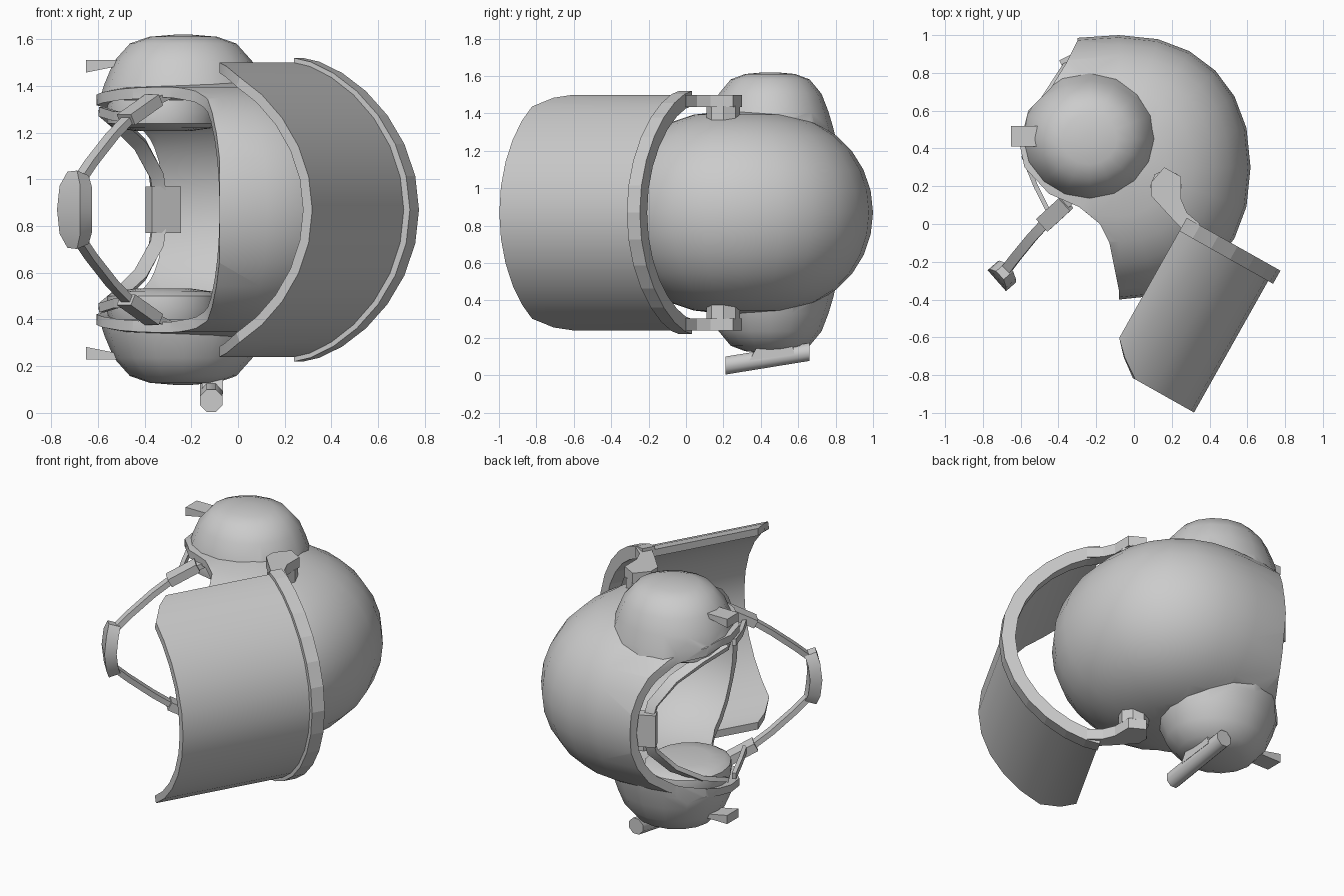
import bpy, bmesh
from math import sin, cos, pi, radians, copysign
from mathutils import Vector

if bpy.data.objects.get("Cube"):
    bpy.data.objects.remove(bpy.data.objects["Cube"])

MID = 0.87  # height of the symmetry plane; parts are modelled around z = 0
GREY = bpy.data.materials.new("plain_grey")
GREY.use_nodes = True
GREY.diffuse_color = (0.6, 0.6, 0.6, 1)
GREY.node_tree.nodes["Principled BSDF"].inputs["Base Color"].default_value = (0.6, 0.6, 0.6, 1)


def loft(name, rings, mirror=False):
    """Closed solid through a list of equal-sized rings of points."""
    bm = bmesh.new()
    vs = [[bm.verts.new(p) for p in ring] for ring in rings]
    n = len(vs[0])
    for a, b in zip(vs, vs[1:]):
        for i in range(n):
            j = (i + 1) % n
            bm.faces.new((a[i], a[j], b[j], b[i]))
    bm.faces.new(vs[0])
    bm.faces.new(vs[-1])
    bmesh.ops.recalc_face_normals(bm, faces=bm.faces)
    if mirror:
        copy = bmesh.ops.duplicate(bm, geom=bm.verts[:] + bm.edges[:] + bm.faces[:])["geom"]
        for v in (g for g in copy if isinstance(g, bmesh.types.BMVert)):
            v.co.z = -v.co.z
        bmesh.ops.reverse_faces(bm, faces=[g for g in copy if isinstance(g, bmesh.types.BMFace)])
    mesh = bpy.data.meshes.new(name)
    bm.to_mesh(mesh)
    bm.free()
    ob = bpy.data.objects.new(name, mesh)
    bpy.context.collection.objects.link(ob)
    ob.location.z = MID
    mesh.materials.append(GREY)
    return ob


def smooth(ob, angle=35):
    bpy.ops.object.select_all(action='DESELECT')
    ob.select_set(True)
    bpy.context.view_layer.objects.active = ob
    bpy.ops.object.shade_smooth_by_angle(angle=radians(angle))


def prism(name, outline, z0, z1, mirror=False):
    return loft(name, [[(x, y, z) for x, y in outline] for z in (z0, z1)], mirror)


def lathe(name, cx, cy, rx, ry, profile, mirror=False, n=16):
    return loft(name, [[(cx + rx * r * cos(2 * pi * i / n), cy + ry * r * sin(2 * pi * i / n), z)
                        for i in range(n)] for r, z in profile], mirror)


def strap(name, points, side, half_w, half_t, mirror=False):
    """Rectangular band along points; half_w may vary per point."""
    pts = [Vector(p) for p in points]
    rings = []
    for i, p in enumerate(pts):
        along = (pts[min(i + 1, len(pts) - 1)] - pts[max(i - 1, 0)]).normalized()
        t = along.cross(Vector(side)).normalized()
        w = t.cross(along).normalized() * (half_w[i] if isinstance(half_w, list) else half_w)
        t = t * half_t
        rings.append([p + w + t, p - w + t, p - w - t, p + w - t])
    return loft(name, rings, mirror)


def boolean(target, cutter, operation):
    m = target.modifiers.new("cut", 'BOOLEAN')
    m.operation, m.solver, m.object = operation, 'EXACT', cutter
    bpy.context.view_layer.update()
    dg = bpy.context.evaluated_depsgraph_get()
    mesh = bpy.data.meshes.new_from_object(target.evaluated_get(dg))
    target.modifiers.clear()
    target.data = mesh
    bpy.data.objects.remove(cutter)


# Helmet shell: a slightly boxy ellipsoid, drawn out towards the neck so the cheeks run straight
def power(v, e):
    return copysign(abs(v) ** e, v)


def ellipsoid(name, rx, neck, ry, rz, n=24, m=14):
    rings = []
    for k in range(m + 1):
        f = radians(-86 + 172 * k / m)
        r = power(cos(f), 0.78)
        ring = []
        for i in range(n):
            c, s = cos(2 * pi * i / n), sin(2 * pi * i / n)
            ring.append((-0.08 + (rx if c > 0 else neck) * r * power(c, 0.9),
                         0.3 + ry * r * power(s, 0.9), rz * sin(f)))
        rings.append(ring)
    return loft(name, rings)


shell = ellipsoid("helmet_shell", 0.697, 1.1, 0.70, 0.545)
dome = [(1.07, 0.36), (1.01, 0.45), (0.93, 0.54), (0.82, 0.635), (0.63, 0.712), (0.4, 0.741), (0.1, 0.75)]
for s in (1, -1):
    boolean(shell, lathe("ear_dome", -0.235, 0.45, 0.362, 0.335, [(r, s * z) for r, z in dome]), 'UNION')
boolean(shell, ellipsoid("hollow", 0.65, 1.05, 0.655, 0.5), 'DIFFERENCE')

# Face and neck opening
rim = [(-0.08, -0.6), (-0.08, -0.35), (-0.1, -0.25), (-0.13, -0.1), (-0.18, 0), (-0.29, 0.09),
       (-0.45, 0.16), (-0.58, 0.3), (-0.605, 0.42), (-0.56, 0.6), (-0.44, 0.72), (-0.36, 0.85),
       (-0.3, 0.97), (-0.3, 1.2), (-1.4, 1.2), (-1.4, -0.6)]
boolean(shell, prism("opening", rim, -1, 1), 'DIFFERENCE')
smooth(shell, 32)

# Ear pads inside the shell
smooth(lathe("ear_pads", -0.32, 0.44, 0.245, 0.27,
             [(0.5, 0.338), (0.85, 0.35), (0.98, 0.37), (1, 0.42), (0.95, 0.47)], True), 30)

# Visor panel and its frame, an arch swept over the brow
ORIGIN, OUT, DOWN = Vector((0.25, -0.02, 0)), Vector((0.87, -0.49, 0)), Vector((-0.49, -0.87, 0))


def arch(name, depth, height, thick, start, end, n=14):
    rings = []
    for k in range(n + 1):
        a = -pi / 2 + pi * k / n
        bow = max(0, cos(a)) ** 1.3
        ring = []
        for inset, t in ((0, start), (0, end(depth * bow)), (thick, end(depth * bow)), (thick, start)):
            p = ORIGIN + OUT * ((depth - inset) * bow) + DOWN * t
            p.z = (height - inset) * sin(a)
            ring.append(p)
        rings.append(ring)
    return loft(name, rings)


smooth(arch("visor_panel", 0.54, 0.63, 0.045, -0.02, lambda s: 0.82 - 0.15 * max(0, 1 - s / 0.15)), 30)
arch("visor_frame", 0.57, 0.65, 0.08, -0.06, lambda s: 0.02)

# Visor arms with pivots
arm = [(0.09, 0.15), (0.09, 0.22), (0.16, 0.3), (0.25, 0.25), (0.25, 0.13), (0.28, 0.06),
       (0.35, 0), (0.27, -0.04), (0.2, 0.03)]
prism("visor_arms", arm, 0.565, 0.63, True)
lathe("visor_pivots", 0.17, 0.2, 0.085, 0.09, [(1, 0.44), (1, 0.57)], True, 8)

# Chin strap, buckles and chin cup
UP_OUT = (0.66, -0.75, 0)
smooth(strap("chin_straps", [(-0.29, 0.17, 0.5), (-0.43, 0.05, 0.43), (-0.54, -0.07, 0.315), (-0.63, -0.18, 0.2),
                             (-0.69, -0.26, 0.11)], UP_OUT, 0.027, 0.016, True))
strap("strap_buckles", [(-0.36, 0.11, 0.47), (-0.48, 0, 0.385)], UP_OUT, 0.045, 0.026, True)
smooth(strap("chin_cup", [(-0.685, -0.25, -0.155), (-0.695, -0.265, -0.1), (-0.7, -0.277, 0),
                          (-0.695, -0.265, 0.1), (-0.685, -0.25, 0.155)],
             UP_OUT, [0.03, 0.065, 0.074, 0.065, 0.03], 0.035), 30)
strap("rear_chin_straps", [(-0.45, 0.06, 0.4), (-0.52, 0.2, 0.4), (-0.585, 0.36, 0.42)],
      (0, 0, 1), 0.02, 0.012, True)

# Nape strap with its pad
smooth(strap("nape_strap", [(-0.57, 0.42, 0.42), (-0.51, 0.58, 0.37), (-0.42, 0.72, 0.28), (-0.35, 0.83, 0.15),
                            (-0.33, 0.87, 0), (-0.35, 0.83, -0.15), (-0.42, 0.72, -0.28), (-0.51, 0.58, -0.37),
                            (-0.57, 0.42, -0.42)], (1, 0.3, 0), 0.03, 0.014))
strap("nape_pad", [(-0.32, 0.87, -0.1), (-0.32, 0.87, 0.1)], (1, 0.5, 0), 0.07, 0.03)

# Clips on the ear domes
loft("dome_clips", [[(x, y, z + dz) for y, dz in ((0.41, -h), (0.52, -h), (0.52, h), (0.41, h))]
                    for x, z, h in ((-0.5, 0.63, 0.012), (-0.65, 0.615, 0.027))], True)

# Side lamp and its bracket
lamp = [(0.21, -0.818, 0.052), (0.66, -0.745, 0.052)]
smooth(loft("side_lamp", [[(-0.115 + r * cos(pi * (i + 0.5) / 4), y, z + r * sin(pi * (i + 0.5) / 4))
                           for i in range(8)] for y, z, r in lamp]), 50)
loft("lamp_bracket", [[(x, 0.34, -0.79), (x, 0.58, -0.76), (x, 0.56, -0.66), (x, 0.4, -0.68)]
                      for x in (-0.155, -0.065)])
